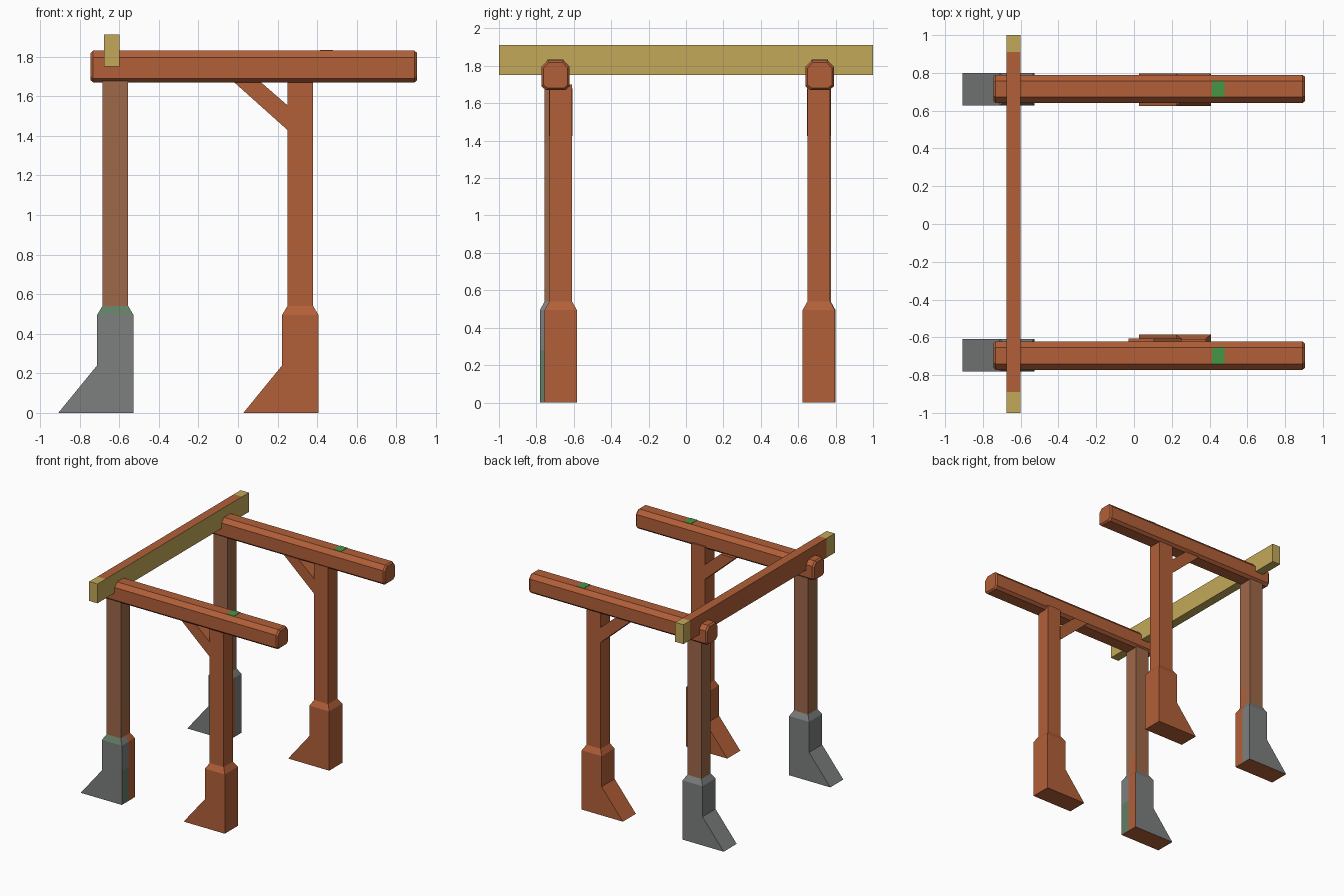
import bpy, bmesh
from mathutils import Vector

if "Cube" in bpy.data.objects:
    bpy.data.objects.remove(bpy.data.objects["Cube"])


def material(name, rgb):
    m = bpy.data.materials.new(name)
    m.diffuse_color = (*rgb, 1)
    m.use_nodes = True
    m.node_tree.nodes["Principled BSDF"].inputs["Base Color"].default_value = m.diffuse_color
    return m


ORANGE = material("orange wood", (0.445, 0.115, 0.040))
BROWN = material("faded brown wood", (0.340, 0.140, 0.067))
GREY = material("grey stone", (0.205, 0.213, 0.213))
GOLD = material("gold wood", (0.546, 0.396, 0.100))
MOSS = material("moss grey", (0.125, 0.205, 0.130))
GREEN = material("green leaf", (0.061, 0.305, 0.061))


def loft(name, rings, mats, rule=None, cuts=()):
    """Skin matching rings, cap both ends, cut, then colour the faces by rule."""
    bm = bmesh.new()
    loops = [[bm.verts.new(p) for p in r] for r in rings]
    n = len(loops[0])
    for a, b in zip(loops, loops[1:]):
        for i in range(n):
            bm.faces.new((a[i], a[(i + 1) % n], b[(i + 1) % n], b[i]))
    bm.faces.new(loops[0])
    bm.faces.new(loops[-1])
    for co, no in cuts:
        bmesh.ops.bisect_plane(bm, geom=bm.verts[:] + bm.edges[:] + bm.faces[:],
                               plane_co=co, plane_no=no)
    bmesh.ops.recalc_face_normals(bm, faces=bm.faces[:])
    bm.normal_update()
    if rule:
        for f in bm.faces:
            f.material_index = rule(f.calc_center_median(), f.normal)
    me = bpy.data.meshes.new(name)
    bm.to_mesh(me)
    bm.free()
    for m in mats:
        me.materials.append(m)
    ob = bpy.data.objects.new(name, me)
    bpy.context.collection.objects.link(ob)
    return ob


def rect(x, y, hx, hy, z):
    return [(x - hx, y - hy, z), (x + hx, y - hy, z), (x + hx, y + hy, z), (x - hx, y + hy, z)]


def leg(name, x, y, weathered):
    side = 1 if y > 0 else -1
    # Stone-like foot with a sloping toe
    prof = [(x - .288, 0), (x + .092, 0), (x + .092, .495), (x - .092, .495), (x - .092, .24)]
    rings = [[(px, y + s * .086, pz) for px, pz in prof] for s in (-1, 1)]

    def foot_rule(c, n):
        if n.z < -.9 or (n.x > .9 and (c.y - y) * side < 0):
            return 1
        return 2 if n.x > .9 and c.z < .3 and side < 0 else 0

    def post_rule(c, n):
        inner = (c.y - y) * side < 0
        if c.z < .54:
            return 2 if n.y < -.3 else (0 if n.x > .5 and inner else 3)
        return 0 if n.x > .9 and c.z < .75 and inner else 1

    mid = (Vector((x, y, .3)), Vector((0, 1, 0)))
    if weathered:
        loft(name + "_foot", rings, [GREY, ORANGE, MOSS], foot_rule,
             [mid, (Vector((x, y, .28)), Vector((0, 0, 1)))])
    else:
        loft(name + "_foot", rings, [ORANGE])
    # Post with a tapered collar
    post = [rect(x, y, .092, .086, .495), rect(x, y, .065, .061, .54), rect(x, y, .065, .061, 1.70)]
    if weathered:
        loft(name + "_post", post, [ORANGE, BROWN, MOSS, GREY], post_rule,
             [mid, (Vector((x, y, .70)), Vector((0, 0, 1)))])
    else:
        loft(name + "_post", post, [ORANGE])
        # Diagonal brace under the beam
        bp = [(x - .06, 1.425), (x - .06, 1.55), (x - .21, 1.68), (x - .345, 1.68)]
        loft(name + "_brace", [[(px, y + s * .063, pz) for px, pz in bp] for s in (-1, 1)], [ORANGE])


def beam(name, y):
    # Chamfered octagonal section with bevelled ends
    oct_ = [(-.052, 1.67), (.052, 1.67), (.075, 1.69), (.075, 1.795),
            (.043, 1.83), (-.043, 1.83), (-.075, 1.795), (-.075, 1.69)]

    def ring(x, k):
        return [(x, y + p * k, 1.75 + (z - 1.75) * k) for p, z in oct_]
    loft(name, [ring(-.745, .86), ring(-.732, 1), ring(.892, 1), ring(.905, .86)], [ORANGE])
    # Small green patch on top
    loft(name + "_patch", [rect(.447, y, .033, .043, 1.826), rect(.447, y, .033, .043, 1.833)], [GREEN])


for row, y_back, y_front, y_beam in (("front", -.695, -.67, -.697), ("back", .713, .71, .715)):
    leg(row + "_left_leg", -.62, y_back, True)
    leg(row + "_right_leg", .315, y_front, False)
    beam(row + "_beam", y_beam)


# Cross beam: gold, with orange top and outer face between the bare ends
def cross_rule(c, n):
    return 1 if -.89 < c.y < .91 and (n.z > .9 or n.x < -.9) else 0


loft("cross_beam", [rect(-.638, 0, .038, 1, 1.75), rect(-.638, 0, .038, 1, 1.912)],
     [GOLD, ORANGE], cross_rule,
     [(Vector((0, v, 0)), Vector((0, 1, 0))) for v in (-.89, .91)])
